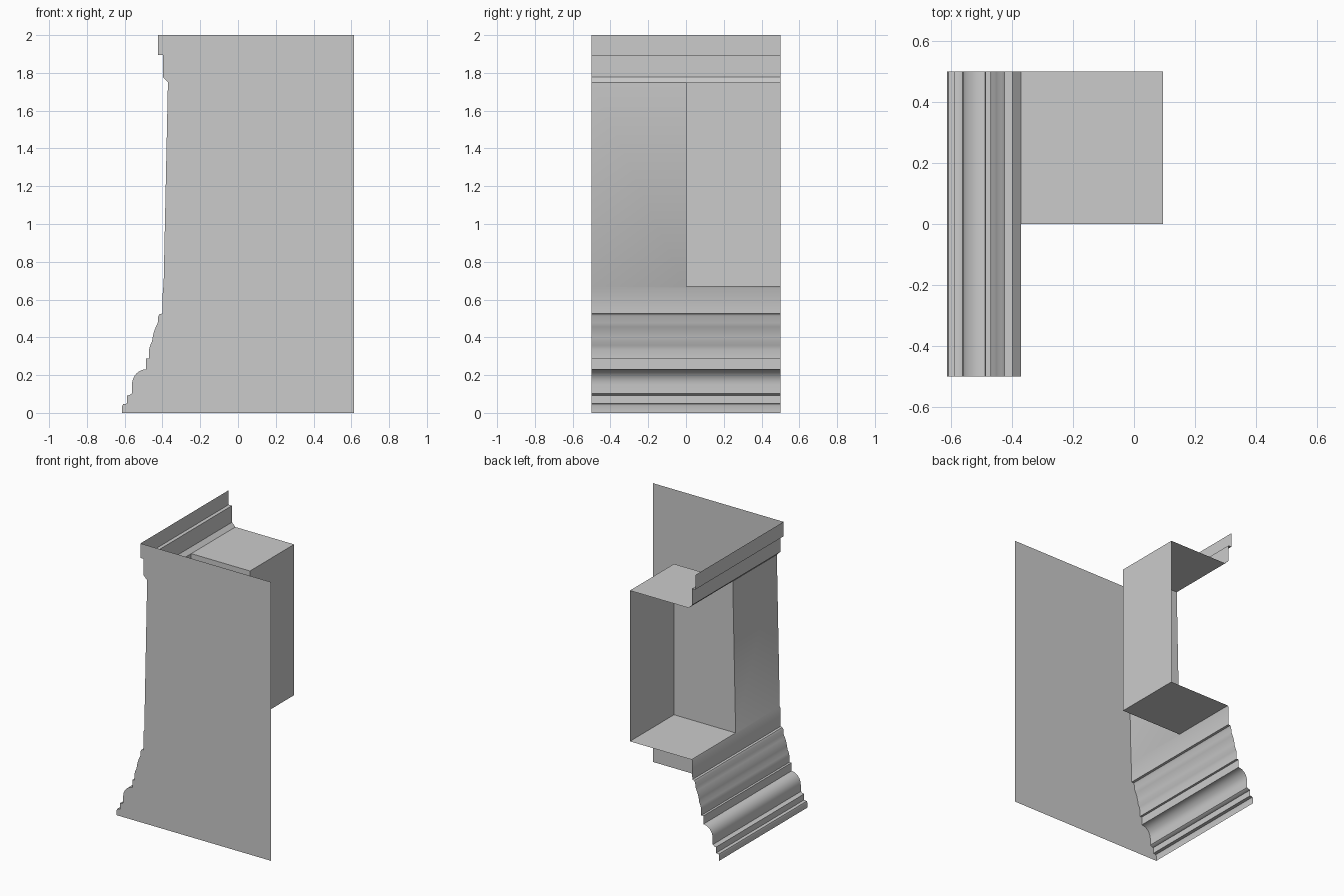
import bpy, bmesh, math

if "Cube" in bpy.data.objects:
    bpy.data.objects.remove(bpy.data.objects["Cube"])


def arc(cx, cz, rx, rz, a0, a1, n):
    """Points on an elliptical arc in the x-z plane (degrees)."""
    return [(cx + rx * math.cos(math.radians(a0 + (a1 - a0) * i / n)),
             cz + rz * math.sin(math.radians(a0 + (a1 - a0) * i / n)))
            for i in range(n + 1)]


def make(name, faces):
    """Build an object from a list of faces given as point lists."""
    bm = bmesh.new()
    for pts in faces:
        bm.faces.new([bm.verts.new(p) for p in pts])
    bmesh.ops.remove_doubles(bm, verts=bm.verts, dist=1e-5)
    me = bpy.data.meshes.new(name)
    bm.to_mesh(me)
    bm.free()
    ob = bpy.data.objects.new(name, me)
    bpy.context.collection.objects.link(ob)
    return ob


# Moulding profile (x, z): plinth and ovolo, cyma, shaft, cornice
base = [(-0.613, 0), (-0.613, 0.035), (-0.609, 0.046), (-0.588, 0.049),
        (-0.588, 0.092), (-0.575, 0.094), (-0.562, 0.103)]
base += arc(-0.488, 0.15, 0.073, 0.08, 180, 90, 8)
base += [(-0.487, 0.288), (-0.471, 0.288), (-0.471, 0.335), (-0.465, 0.357),
         (-0.455, 0.378), (-0.452, 0.40), (-0.445, 0.43), (-0.435, 0.455),
         (-0.425, 0.477), (-0.423, 0.51), (-0.415, 0.523), (-0.40, 0.526),
         (-0.398, 0.66)]
shaft = [(-0.394, 0.668), (-0.371, 1.75)]
cornice = [(-0.398, 1.777), (-0.398, 1.896), (-0.424, 1.896), (-0.424, 2.0)]
profile = base + shaft + cornice
DOOR = len(base)  # segment opened up by the niche

# Moulded side wall, with the niche opening left out of the rear half
walls = []
for i, ((x0, z0), (x1, z1)) in enumerate(zip(profile, profile[1:])):
    for y0, y1 in ((-0.5, 0.0), (0.0, 0.5)):
        if i == DOOR and y0 == 0.0:
            continue
        walls.append([(x0, y0, z0), (x1, y0, z1), (x1, y1, z1), (x0, y1, z0)])
for f in walls:
    f.reverse()
side = make("moulded_side_wall", walls)
bpy.context.view_layer.objects.active = side
side.select_set(True)
bpy.ops.object.shade_smooth_by_angle(angle=math.radians(30))

# Flat front panel cut to the profile
outline = profile + [(0.613, 2.0), (0.613, 0.0)]
make("front_panel", [[(x, -0.5, z) for x, z in reversed(outline)]])

# Niche: floor, ceiling, side and back, open toward -x and +y
(xb, zb), (xt, zt) = shaft
xr = 0.095
make("niche", [
    [(xb, 0, zb), (xr, 0, zb), (xr, 0.5, zb), (xb, 0.5, zb)],
    [(xt, 0, zt), (xt, 0.5, zt), (xr, 0.5, zt), (xr, 0, zt)],
    [(xb, 0, zb), (xt, 0, zt), (xr, 0, zt), (xr, 0, zb)],
    [(xr, 0, zb), (xr, 0, zt), (xr, 0.5, zt), (xr, 0.5, zb)],
])
